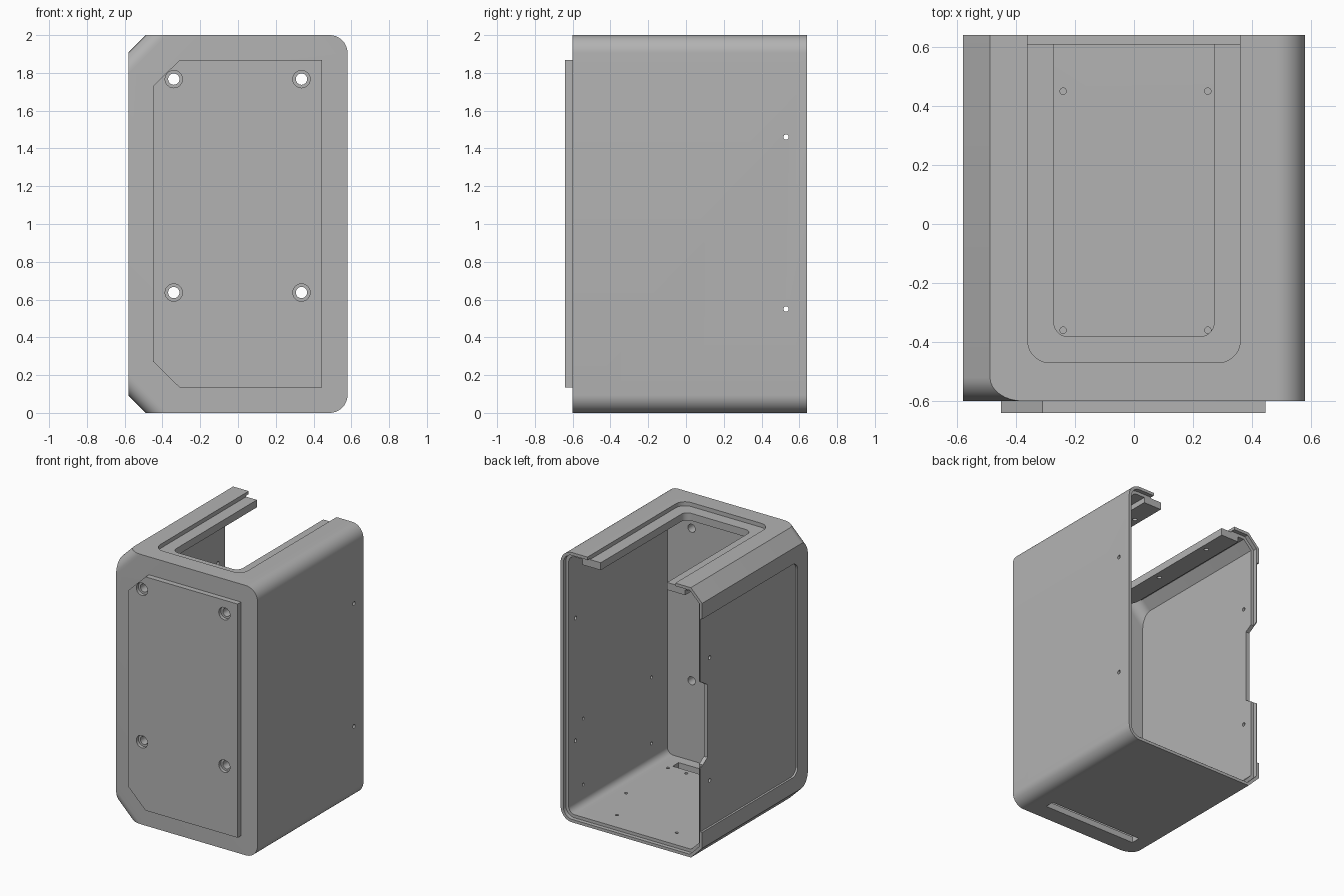
import bpy, bmesh, math
from mathutils import Matrix, Vector

if "Cube" in bpy.data.objects:
    bpy.data.objects.remove(bpy.data.objects["Cube"])

grey = bpy.data.materials.new("light_grey")
grey.use_nodes = True
COLOUR = (0.45, 0.45, 0.45, 1)
grey.diffuse_color = COLOUR
grey.node_tree.nodes["Principled BSDF"].inputs["Base Color"].default_value = COLOUR

HALF, HEIGHT, BACK, FRONT = 0.58, 2.0, 0.64, -0.6
WALL, CORNER, CHAMFER, BLEND = 0.045, 0.095, 0.092, 0.08


def finish(name, bm):
    bmesh.ops.recalc_face_normals(bm, faces=bm.faces)
    mesh = bpy.data.meshes.new(name)
    bm.to_mesh(mesh)
    bm.free()
    mesh.materials.append(grey)
    obj = bpy.data.objects.new(name, mesh)
    bpy.context.scene.collection.objects.link(obj)
    return obj


def loft(name, rings):
    """Skin a list of matching closed rings and cap both ends."""
    bm = bmesh.new()
    loops = [[bm.verts.new(p) for p in ring] for ring in rings]
    n = len(loops[0])
    for a, b in zip(loops, loops[1:]):
        for i in range(n):
            j = (i + 1) % n
            bm.faces.new((a[i], a[j], b[j], b[i]))
    bm.faces.new(loops[0])
    bm.faces.new(loops[-1])
    return finish(name, bm)


def arc(cx, cy, r, start, end, steps=10):
    return [(cx + r * math.cos(math.radians(start + (end - start) * i / steps)),
             cy + r * math.sin(math.radians(start + (end - start) * i / steps)))
            for i in range(steps + 1)]


def section(y, inset=0.0, extra=0.0):
    """Case outline: two rounded corners on +x, two chamfered ones on -x."""
    x, lo, hi = HALF - inset, inset, HEIGHT - inset
    r = CORNER - inset
    c = CHAMFER - inset * (2 - math.sqrt(2)) + extra
    pts = arc(x - r, lo + r, r, -90, 0) + arc(x - r, hi - r, r, 0, 90)
    pts += [(-x + c, hi), (-x, hi - c), (-x, lo + c), (-x + c, lo)]
    return [(px, y, pz) for px, pz in pts]


def case_solid(name, back, front, inset):
    """Case volume whose chamfers blend round into the front face."""
    rings = [section(back, inset)]
    for i in range(9):
        t = math.pi / 2 * i / 8
        rings.append(section(front + BLEND * (1 - math.sin(t)), inset,
                             BLEND * (1 - math.cos(t)) * math.sqrt(2)))
    return loft(name, rings)


def prism(name, pts, axis, lo, hi):
    """Extrude a flat outline along x, y or z."""
    place = {"x": lambda a, b, d: (d, a, b), "y": lambda a, b, d: (a, d, b),
             "z": lambda a, b, d: (a, b, d)}[axis]
    return loft(name, [[place(a, b, d) for a, b in pts] for d in (lo, hi)])


def u_outline(half, front, back, r):
    return ([(half, back), (-half, back)] + arc(-half + r, front + r, r, 180, 270)
            + arc(half - r, front + r, r, 270, 360))


def rod(centre, axis, r, length):
    bm = bmesh.new()
    turn = Vector((0, 0, 1)).rotation_difference(Vector(axis)).to_matrix().to_4x4()
    bmesh.ops.create_cone(bm, cap_ends=True, segments=24, radius1=r, radius2=r,
                          depth=length, matrix=Matrix.Translation(centre) @ turn)
    return finish("cutter", bm)


def cut(target, cutter, keep=False):
    mod = target.modifiers.new("cut", "BOOLEAN")
    mod.operation, mod.solver, mod.object = "DIFFERENCE", "EXACT", cutter
    bpy.context.view_layer.objects.active = target
    bpy.ops.object.modifier_apply(modifier=mod.name)
    if not keep:
        bpy.data.objects.remove(cutter)


# Hollow case, open at the back with a stepped rim
shell = case_solid("enclosure_shell", BACK, FRONT, 0)
cut(shell, case_solid("cutter", BACK + 0.1, FRONT + 0.055, WALL))
cut(shell, loft("cutter", [section(0.61, 0.022), section(BACK + 0.1, 0.022)]))

# Top opening, running out through the back
cut(shell, prism("cutter", u_outline(0.36, -0.47, 0.8, 0.075), "z", 1.8, 2.1))

# Sunken ledge around the top opening
ledge = prism("top_ledge", u_outline(0.42, -0.55, 0.61, 0.1), "z", 1.915, 1.97)
cut(ledge, prism("cutter", u_outline(0.272, -0.382, 0.8, 0.05), "z", 1.8, 2.1))
for x in (-0.32, 0.32):
    for y in (-0.11, 0.39):
        cut(ledge, rod((x, y, 1.91), (0, 0, 1), 0.016, 0.06))

# Shallow side recess, rounded at its front end
recess = [(BACK + 0.1, 0.21), (BACK + 0.1, 1.79)]
recess += arc(-0.42, 1.73, 0.06, 90, 180) + arc(-0.42, 0.27, 0.06, 180, 270)
cut(shell, prism("cutter", recess, "x", -0.7, -HALF + 0.015))

# Tapered notch in the rear edge of the same side
notch = [(0.7, 0.64), (0.555, 0.73), (0.555, 1.27), (0.7, 1.36)]
cut(shell, prism("cutter", notch, "x", -0.7, -0.5))

# Slot in the floor
slot = [(-0.38, -0.47), (0.39, -0.47), (0.39, -0.4), (-0.38, -0.4)]
cut(shell, prism("cutter", slot, "z", -0.1, 0.1))

# Screw holes through both sides
for z in (0.55, 1.46):
    cut(shell, rod((0, 0.53, z), (1, 0, 0), 0.014, 2))

# Blind mounting holes inside the right wall and floor
for y in (-0.36, 0.44):
    for z in (0.19, 0.68):
        cut(shell, rod((HALF - WALL, y, z), (1, 0, 0), 0.011, 0.05))
for x, y in ((-0.24, -0.36), (0.25, -0.36), (-0.24, 0.45), (0.25, 0.45),
             (0.4, 0.13), (0.4, -0.36)):
    cut(shell, rod((x, y, WALL), (0, 0, 1), 0.011, 0.05))

# Raised front panel with two clipped corners
outline = [(0.445, 0.135), (0.445, 1.867), (-0.31, 1.867), (-0.45, 1.73),
           (-0.45, 0.272), (-0.31, 0.135)]
panel = prism("front_panel", outline, "y", -BACK, FRONT)

# Counterbored fixing holes through panel and case
for x in (-0.34, 0.336):
    for z in (0.637, 1.767):
        through = rod((x, -0.6, z), (0, 1, 0), 0.03, 0.4)
        cut(shell, through, keep=True)
        cut(panel, through)
        cut(panel, rod((x, -0.66, z), (0, 1, 0), 0.046, 0.09))

# Smooth the curves, keep the edges crisp
for obj in bpy.context.scene.objects:
    obj.select_set(obj in (shell, ledge, panel))
bpy.context.view_layer.objects.active = shell
bpy.ops.object.shade_smooth_by_angle(angle=math.radians(25))
